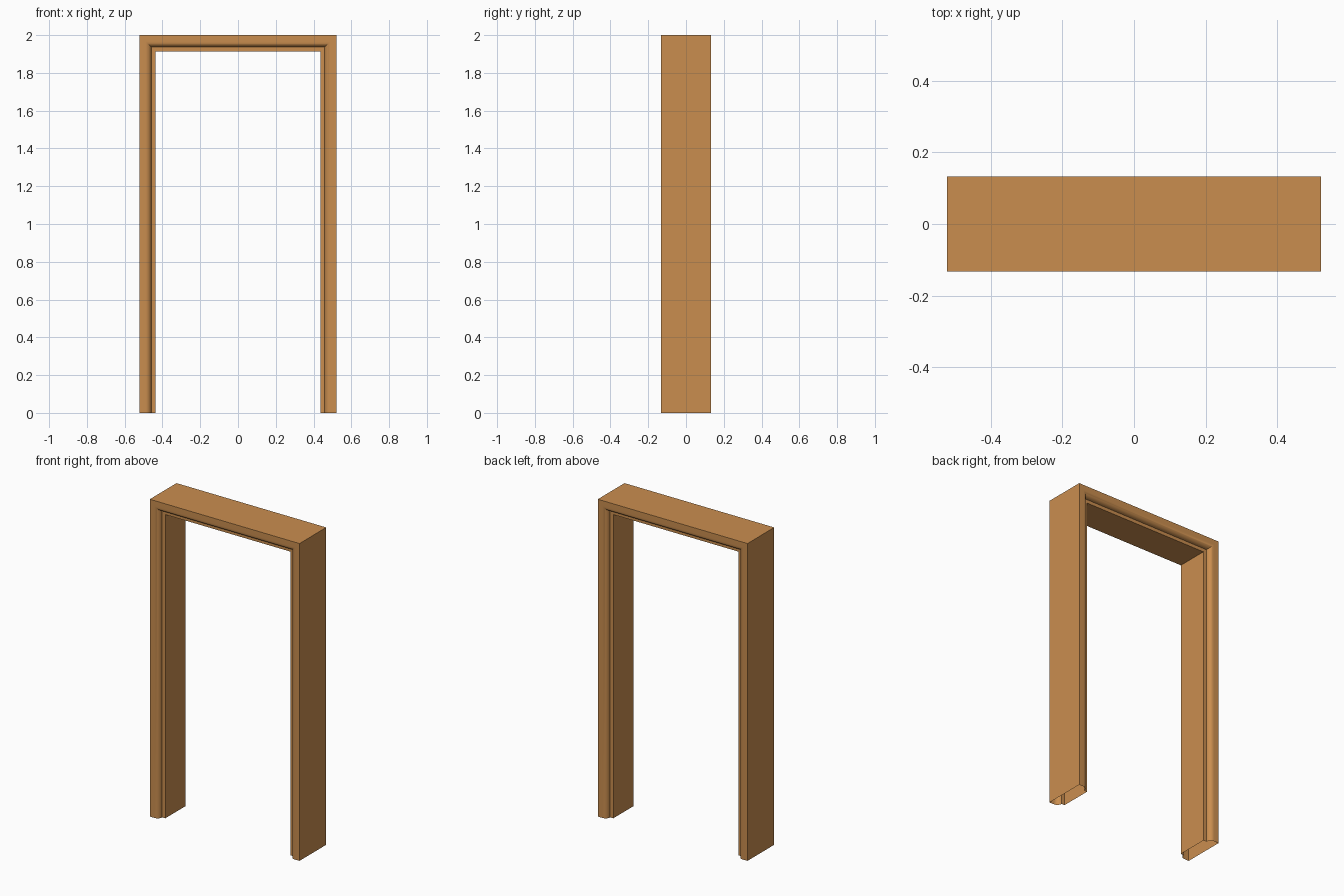
import bpy
import bmesh
import math

cube = bpy.data.objects.get("Cube")
if cube:
    bpy.data.objects.remove(cube)

HALF_W, HALF_D, HEIGHT = 0.522, 0.133, 2.0
JAMB_U, JAMB_D = 0.086, 0.101    # jamb inset from the outside and its half depth
FLAT_U, STEP_U = 0.033, 0.064    # casing flat and end of the rounded moulding
STEPS = 8

wood = bpy.data.materials.new("warm_wood")
wood.use_nodes = True
wood.diffuse_color = (0.59, 0.27, 0.078, 1)
wood.node_tree.nodes["Principled BSDF"].inputs["Base Color"].default_value = wood.diffuse_color


def half_profile():
    """Front half of the moulding: (inset from outside, half depth)."""
    pts = [(0, HALF_D)]
    for i in range(STEPS + 1):
        a = math.pi / 2 * i / STEPS
        pts.append((FLAT_U + (STEP_U - FLAT_U) * math.sin(a),
                    JAMB_D + (HALF_D - JAMB_D) * math.cos(a)))
    pts.append((JAMB_U, JAMB_D))
    return pts


# Closed profile, front and back mirrored
half = half_profile()
profile = [(u, -d) for u, d in half] + [(u, d) for u, d in reversed(half)]

# Sweep up one leg, across the mitred head and down the other; feet stay open
stations = [(-1, False), (-1, True), (1, True), (1, False)]
bm = bmesh.new()
rings = [[bm.verts.new((side * (HALF_W - u), y, HEIGHT - u if top else 0))
          for u, y in profile] for side, top in stations]
for a, b in zip(rings, rings[1:]):
    for i in range(len(profile)):
        j = (i + 1) % len(profile)
        bm.faces.new((a[i], a[j], b[j], b[i]))
bmesh.ops.recalc_face_normals(bm, faces=bm.faces)
# Ensure the top of the head faces up
top_face = max(bm.faces, key=lambda f: f.calc_center_median().z)
if top_face.normal.z < 0:
    bmesh.ops.reverse_faces(bm, faces=bm.faces)

mesh = bpy.data.meshes.new("door_frame")
bm.to_mesh(mesh)
bm.free()
mesh.materials.append(wood)
frame = bpy.data.objects.new("door_frame", mesh)
bpy.context.collection.objects.link(frame)

bpy.ops.object.select_all(action='DESELECT')
frame.select_set(True)
bpy.context.view_layer.objects.active = frame
bpy.ops.object.shade_smooth_by_angle(angle=math.radians(30))
